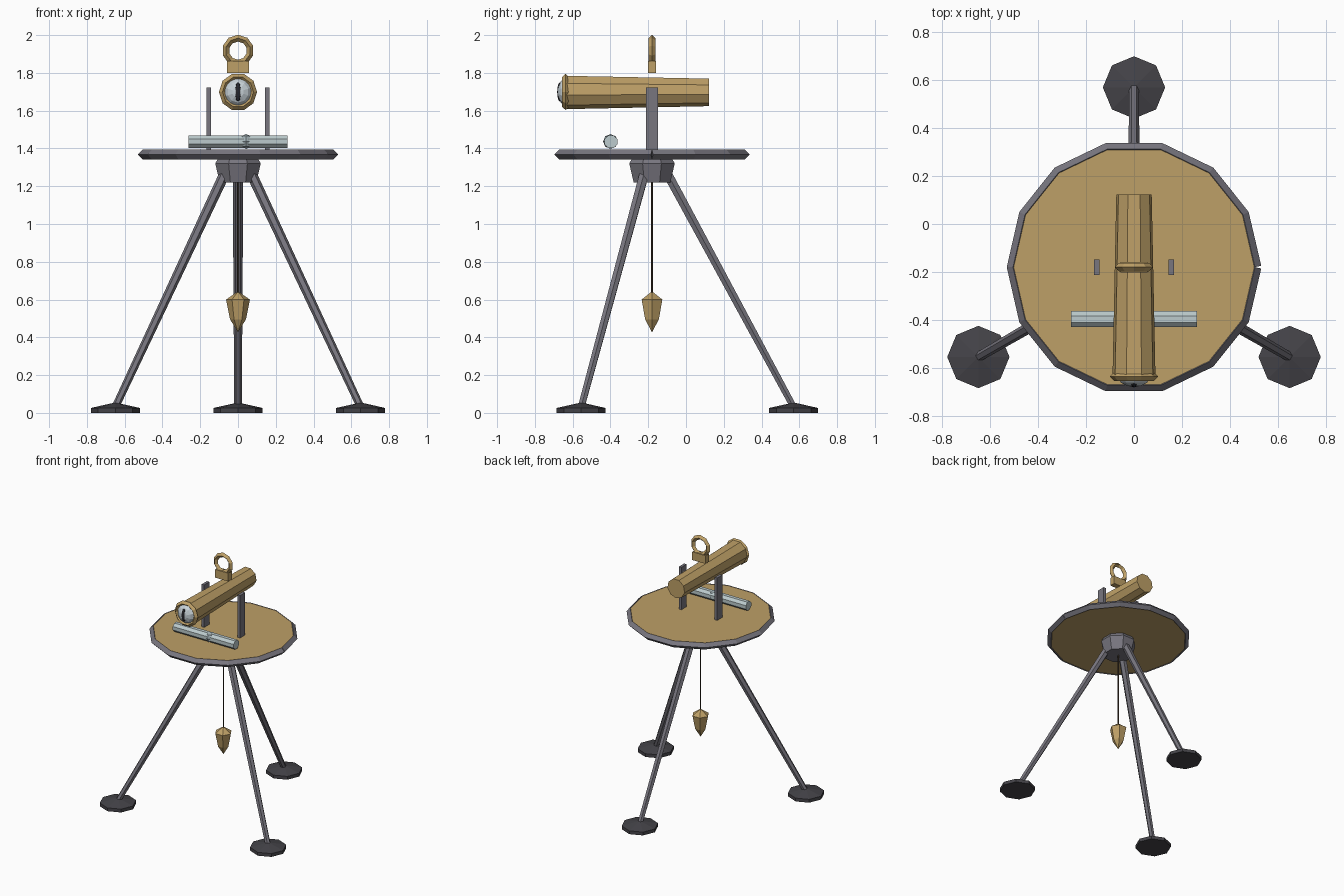
import bpy, bmesh, math
from mathutils import Matrix, Vector

if "Cube" in bpy.data.objects:
    bpy.data.objects.remove(bpy.data.objects["Cube"])

AY = -0.18          # y of the instrument's vertical axis


def material(name, r, g, b):
    m = bpy.data.materials.new(name)
    m.diffuse_color = [(c / 255 / 12.92) if c < 11 else ((c / 255 + 0.055) / 1.055) ** 2.4
                       for c in (r, g, b)] + [1]
    m.use_nodes = True
    m.node_tree.nodes["Principled BSDF"].inputs["Base Color"].default_value = m.diffuse_color
    return m


BRASS = material("brass", 190, 160, 103)
STEEL = material("steel", 120, 118, 127)
IRON = material("dark iron", 68, 67, 72)
GLASS = material("level glass", 188, 203, 205)
BUBBLE = material("bubble", 160, 175, 180)
LENS = material("lens", 200, 210, 216)
PUPIL = material("pupil black", 38, 38, 43)
CORD = material("cord", 70, 58, 45)


def finish(name, bm, mat):
    bmesh.ops.remove_doubles(bm, verts=bm.verts, dist=1e-5)
    bmesh.ops.recalc_face_normals(bm, faces=bm.faces)
    me = bpy.data.meshes.new(name)
    bm.to_mesh(me)
    bm.free()
    me.materials.append(mat)
    ob = bpy.data.objects.new(name, me)
    bpy.context.collection.objects.link(ob)
    return ob


def bridge(bm, a, b):
    n = len(a)
    for i in range(n):
        bm.faces.new((a[i], a[(i + 1) % n], b[(i + 1) % n], b[i]))


def lathe(name, profile, n, mat, rot=0.0, mtx=Matrix()):
    """Stack of n-sided rings (radius, height) capped at both ends."""
    bm = bmesh.new()
    rings = []
    for r, z in profile:
        r = max(r, 1e-4)
        rings.append([bm.verts.new(mtx @ Vector((r * math.cos(rot + i * math.tau / n),
                                                 r * math.sin(rot + i * math.tau / n), z)))
                      for i in range(n)])
    for a, b in zip(rings, rings[1:]):
        bridge(bm, a, b)
    bm.faces.new(rings[0])
    bm.faces.new(rings[-1])
    return finish(name, bm, mat)


def rod(name, a, b, ra, rb, n, mat, rot=0.0):
    a, b = Vector(a), Vector(b)
    d = b - a
    mtx = Matrix.Translation(a) @ d.to_track_quat('Z', 'Y').to_matrix().to_4x4()
    return lathe(name, [(ra, 0), (rb, d.length)], n, mat, rot, mtx)


def hoop(name, major, minor, n, mat, mtx, sides=4, notch=0.0):
    """Faceted ring; a notch leaves its two ends slightly apart."""
    bm = bmesh.new()
    rings = []
    for i in range(n + 1):
        t = i * math.tau / n
        ring = []
        for k in range(sides):
            p = k * math.tau / sides
            s = minor * math.cos(p)
            v = Vector((major + s, 0, minor * math.sin(p)))
            if i in (0, n):        # ends stay square to their segment
                v.y = notch * s * (1 if i == 0 else -1)
            ring.append(bm.verts.new(mtx @ (Matrix.Rotation(t, 4, 'Z') @ v)))
        rings.append(ring)
    for a, b in zip(rings, rings[1:]):
        bridge(bm, a, b)
    if notch:
        bm.faces.new(rings[0])
        bm.faces.new(rings[-1])
    return finish(name, bm, mat)


def box(name, centre, size, mat):
    bm = bmesh.new()
    bmesh.ops.create_cube(bm, size=1, matrix=Matrix.Translation(centre) @ Matrix.Diagonal((*size, 1)))
    return finish(name, bm, mat)


def ball(name, centre, size, u, v, mat, turn=Matrix()):
    bm = bmesh.new()
    bmesh.ops.create_uvsphere(bm, u_segments=u, v_segments=v, radius=1,
                              matrix=Matrix.Translation(centre) @ Matrix.Diagonal((*size, 1)) @ turn)
    return finish(name, bm, mat)


axis = Matrix.Translation((0, AY, 0))
along_y = Matrix.Rotation(math.radians(90), 4, 'X')     # local z -> -y

# Tripod legs and feet
for name, deg in (("back", 90), ("left", 210), ("right", 330)):
    c, s = math.cos(math.radians(deg)), math.sin(math.radians(deg))
    foot = Vector((0.75 * c, AY + 0.75 * s, 0))
    lathe(name + "_foot", [(0.13, 0), (0.13, 0.026), (0.0, 0.055)], 8, IRON,
          mtx=Matrix.Translation(foot))
    rod(name + "_leg", foot + Vector((0, 0, 0.03)), (0.085 * c, AY + 0.085 * s, 1.26),
        0.02, 0.028, 6, STEEL)

# Hub, table and rim
lathe("hub", [(0.105, 1.22), (0.13, 1.32), (0.115, 1.347)], 8, STEEL, math.pi / 8, axis)
lathe("table", [(0.505, 1.347), (0.505, 1.391)], 14, BRASS, 0, axis)
hoop("table_rim", 0.505, 0.026, 14, STEEL, axis @ Matrix.Translation((0, 0, 1.368)),
     notch=math.tan(math.pi / 14))

# Plumb line and bob
rod("plumb_cord", (0, AY, 0.62), (0, AY, 1.24), 0.005, 0.005, 5, CORD)
lathe("plumb_bob", [(0, 0.427), (0.042, 0.495), (0.063, 0.6), (0.008, 0.638)], 6, BRASS, 0, axis)

# Uprights beside the sighting tube
for name, side in (("left", -1), ("right", 1)):
    box(name + "_upright", (side * 0.155, AY, 1.55), (0.022, 0.064, 0.345), STEEL)

# Spirit level with bubble
rod("level_tube", (-0.263, -0.397, 1.436), (0.263, -0.397, 1.436), 0.036, 0.036, 8, GLASS, math.pi / 8)
ball("level_bubble", (0.043, -0.4, 1.437), (0.038, 0.039, 0.039), 8, 4, BUBBLE)

# Sighting tube, nine sided with a flat top
tube = Matrix.Translation((0, 0, 1.699)) @ along_y
lathe("sight_tube", [(0.075, -0.123), (0.091, 0.637)], 9, BRASS, -math.pi / 2, tube)

# Eye-like lens, its bezel and slit pupil
hoop("lens_bezel", 0.082, 0.019, 10, BRASS, Matrix.Translation((0, -0.637, 1.699)) @ along_y)
ball("lens", (0, -0.62, 1.699), (0.08, 0.06, 0.08), 10, 8, LENS, along_y)
ball("pupil", (0, -0.668, 1.699), (0.019, 0.014, 0.05), 8, 6, PUPIL)

# Carrying block and ring
box("ring_block", (0, AY, 1.832), (0.114, 0.044, 0.064), BRASS)
hoop("carry_ring", 0.066, 0.018, 10, BRASS,
     Matrix.Translation((0, AY, 1.918)) @ along_y @ Matrix.Rotation(math.pi / 10, 4, 'Z'))
